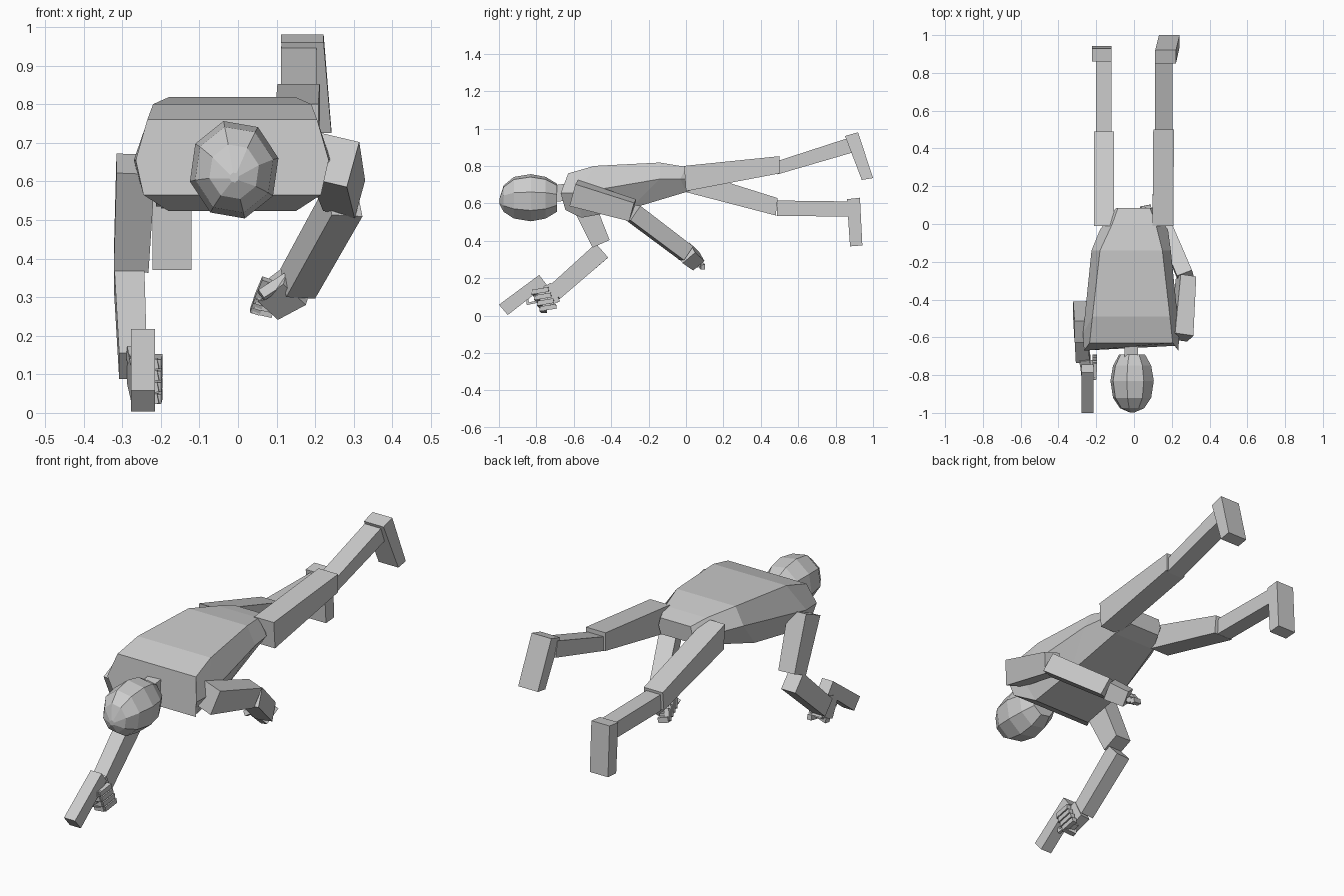
import bpy, bmesh, math
from mathutils import Vector as V, Matrix


def make(name, bm):
    bmesh.ops.recalc_face_normals(bm, faces=bm.faces)
    me = bpy.data.meshes.new(name)
    bm.to_mesh(me)
    bm.free()
    ob = bpy.data.objects.new(name, me)
    bpy.context.collection.objects.link(ob)
    return ob


def loft(name, rings):
    """Skin equal-length rings of points and cap both ends."""
    bm = bmesh.new()
    vs = [[bm.verts.new(p) for p in r] for r in rings]
    n = len(vs[0])
    for a, b in zip(vs, vs[1:]):
        for i in range(n):
            j = (i + 1) % n
            bm.faces.new((a[i], a[j], b[j], b[i]))
    bm.faces.new(vs[0])
    bm.faces.new(vs[-1])
    return make(name, bm)


def limb(name, p0, p1, s0, s1=None, roll=0):
    """Tapered box from p0 to p1; sizes are (sideways, thickness)."""
    p0, p1, s1 = V(p0), V(p1), s1 or s0
    d = (p1 - p0).normalized()
    u = V((1, 0, 0)) if abs(d.x) < 0.9 else V((0, 1, 0))
    u = (u - d * u.dot(d)).normalized()
    u = Matrix.Rotation(math.radians(roll), 3, d) @ u
    w = d.cross(u)
    return loft(name, [[p + u * s[0] / 2 * a + w * s[1] / 2 * b
                        for a, b in ((-1, -1), (1, -1), (1, 1), (-1, 1))]
                       for p, s in ((p0, s0), (p1, s1))])


def slab(name, prof, x0, x1, shift=(0, 0, 0, 0)):
    """Side profile (y, z) extruded along x, each corner shifted sideways."""
    return loft(name, [[(x + s, y, z) for (y, z), s in zip(prof, shift)] for x in (x0, x1)])


# Torso: six-sided sections, each (y, z, half width) at top, middle, bottom
sections = [
    ((-.63, .76, .22), (-.67, .655, .25), (-.645, .565, .23)),
    ((-.49, .80, .205), (-.58, .655, .255), (-.56, .523, .165)),
    ((-.14, .818, .165), (-.14, .73, .21), (-.30, .57, .16)),
    ((0, .795, .115), (-.03, .73, .18), (0, .66, .12)),
    ((.085, .775, .085), (.085, .735, .095), (.08, .69, .085)),
]
cx = -.015
rings = []
for k, (t, m, b) in enumerate(sections):
    c = cx if k < 3 else 0
    rings.append([(c + s * h, y, z) for s, (y, z, h) in
                  ((-1, t), (1, t), (1, m), (1, b), (-1, b), (-1, m))])
loft("torso", rings)

# Neck and faceted head, axis along y
limb("neck", (-.015, -.64, .66), (-.015, -.72, .65), (.07, .09))
head = [(-.998, .012, .61), (-.975, .066, .625), (-.92, .104, .63), (-.83, .118, .63),
        (-.75, .104, .63), (-.69, .07, .63)]
loft("head", [[(-.01 + r * math.cos(a), y, z + 1.1 * r * math.sin(a))
               for a in (math.tau * (i + .3) / 8 for i in range(8))] for y, r, z in head])

# Raised leg (+x side)
slab("raised_thigh", [(-.01, .80), (.50, .852), (.50, .76), (0, .665)], .098, .208,
     (0, .004, .004, 0))
slab("raised_shin", [(.50, .83), (.87, .95), (.885, .87), (.49, .755)], .112, .203)
slab("raised_foot", [(.85, .96), (.92, .98), (1.0, .735), (.94, .725)], .112, .222,
     (0, 0, .02, .02))

# Lower leg (-x side)
slab("lower_thigh", [(-.01, .785), (.49, .628), (.48, .535), (0, .66)], -.212, -.106)
slab("lower_shin", [(.49, .615), (.88, .61), (.88, .53), (.485, .532)], -.20, -.12)
slab("lower_foot", [(.86, .622), (.93, .63), (.943, .375), (.877, .37)], -.222, -.12)

# Reaching arm (-x side)
limb("reaching_upper_arm", (-.265, -.57, .645), (-.277, -.455, .385), (.10, .125), (.09, .10))
limb("reaching_forearm", (-.282, -.45, .347), (-.272, -.705, .122), (.078, .10), (.072, .09))
limb("reaching_palm", (-.26, -.70, .125), (-.252, -.80, .075), (.055, .11), (.05, .10))

# Held tool: barrel, grip and trigger guard
slab("held_barrel", [(-1.0, .058), (-.785, .217), (-.745, .165), (-.953, .003)], -.277, -.215)
limb("held_grip", (-.24, -.79, .15), (-.235, -.745, .035), (.035, .055))
limb("held_guard", (-.242, -.85, .10), (-.242, -.845, .062), (.015, .012))
limb("held_guard_base", (-.242, -.852, .062), (-.242, -.79, .075), (.015, .012))

# Fingers wrapped around the grip
for i in range(4):
    y, z = -.80 + i * .014, .128 - i * .030
    limb(f"grip_knuckle_{i}", (-.265, y, z - .012), (-.205, y - .012, z), (.028, .026))
    limb(f"grip_finger_{i}", (-.211, y - .02, z - .002), (-.207, y + .065, z + .012), (.024, .025))
limb("grip_thumb", (-.275, -.73, .15), (-.255, -.825, .12), (.028, .026))

# Bent arm (+x side)
limb("bent_upper_arm", (.25, -.60, .655), (.275, -.285, .563), (.10, .125), (.085, .105), roll=15)
limb("bent_forearm", (.275, -.285, .55), (.155, .0, .335), (.085, .095), (.08, .09), roll=-10)
limb("bent_palm", (.155, 0, .335), (.085, .055, .29), (.085, .09), (.075, .08), roll=15)

# Curled fingers of the loose fist
for i in range(4):
    x, y, z = .085 - i * .004, .005 + i * .022, .325 - i * .012
    limb(f"fist_finger_{i}", (x + .015, y + .02, z - .03), (x - .035, y + .01, z - .018), (.024, .026))
    limb(f"fist_tip_{i}", (x - .03, y + .012, z - .028), (x - .01, y - .012, z + .02), (.026, .022))
limb("fist_thumb", (.13, -.01, .35), (.06, -.025, .305), (.026, .026))
